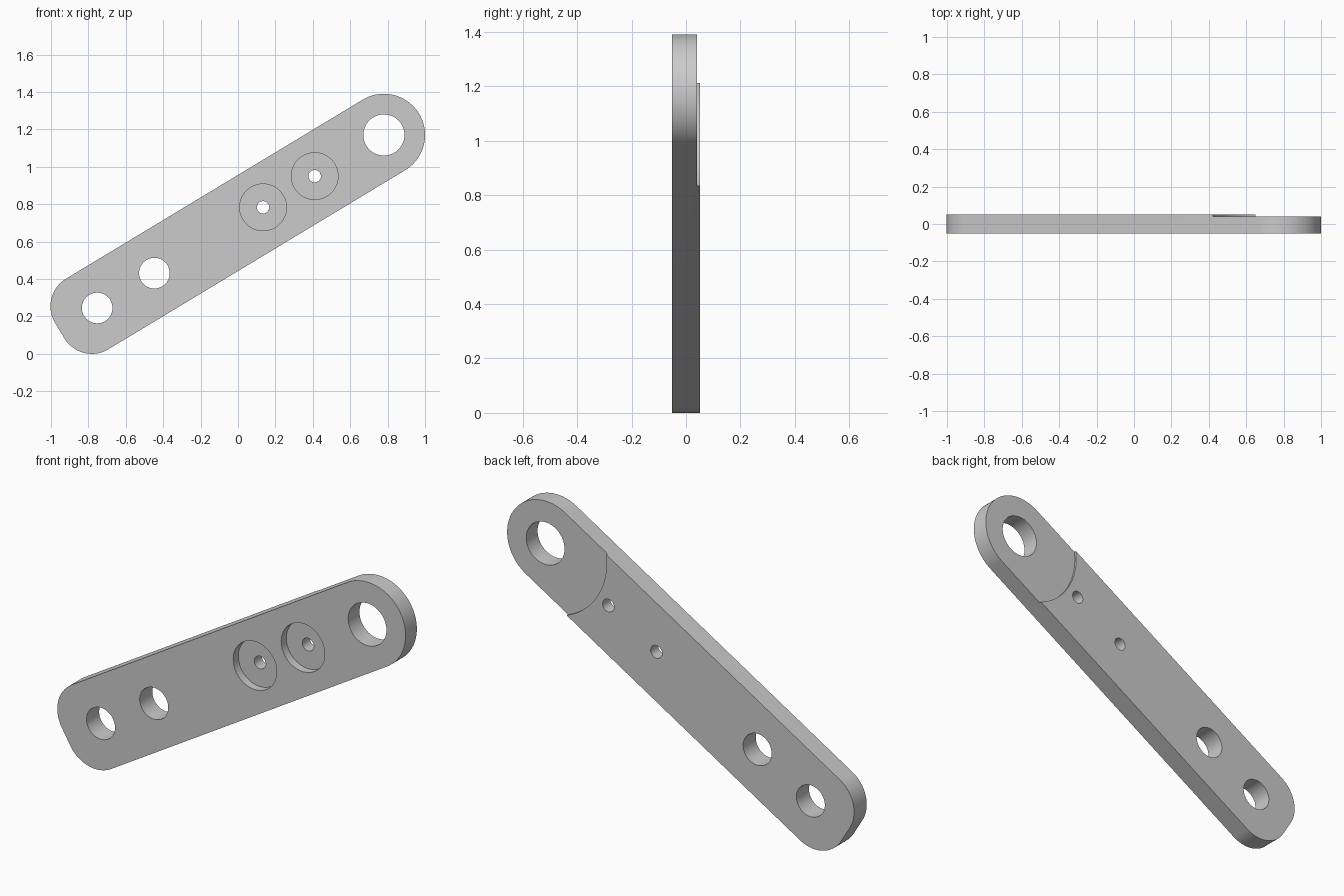
import bpy, bmesh
from math import sin, cos, pi, atan2
from mathutils import Vector, Matrix

cube = bpy.data.objects.get("Cube")
if cube:
    bpy.data.objects.remove(cube, do_unlink=True)

# Plain grey metal
grey = bpy.data.materials.new("grey_metal")
grey.use_nodes = True
colour = (0.6, 0.6, 0.6, 1)
grey.diffuse_color = colour
grey.node_tree.nodes["Principled BSDF"].inputs["Base Color"].default_value = colour

FRONT, BACK, STEP = -0.052, 0.052, 0.041
HALF_WIDTH, CORNER = 0.22, 0.172
big_hole = Vector((0.78, 1.17))
end_hole = Vector((-0.753, 0.245))
angle = atan2(*(big_hole - end_hole).yx)
along = Vector((cos(angle), sin(angle)))
across = Vector((-along.y, along.x))


def make_object(name, bm):
    bmesh.ops.recalc_face_normals(bm, faces=bm.faces)
    mesh = bpy.data.meshes.new(name)
    bm.to_mesh(mesh)
    bm.free()
    obj = bpy.data.objects.new(name, mesh)
    obj.data.materials.append(grey)
    bpy.context.collection.objects.link(obj)
    return obj


def arc(centre, radius, start, sweep, steps):
    """Points on an arc, with angles measured from the bar's axis."""
    turns = [angle + start + sweep * i / steps for i in range(steps + 1)]
    return [centre + radius * Vector((cos(t), sin(t))) for t in turns]


def bore(bar, centre, radius, y0, y1):
    """Cut a round pocket or hole between two depths."""
    bm = bmesh.new()
    spin = Matrix.Translation((centre.x, (y0 + y1) / 2, centre.y)) @ Matrix.Rotation(pi / 2, 4, "X")
    bmesh.ops.create_cone(bm, cap_ends=True, segments=96, radius1=radius,
                          radius2=radius, depth=y1 - y0, matrix=spin)
    cutter = make_object("bore_cutter", bm)
    cutter.hide_render = True
    mod = bar.modifiers.new("bore", "BOOLEAN")
    mod.operation, mod.solver, mod.object = "DIFFERENCE", "EXACT", cutter
    bpy.ops.object.modifier_apply(modifier=mod.name)
    bpy.data.objects.remove(cutter, do_unlink=True)


# Bar outline: full round at the upper end, two rounded corners at the lower
lower = end_hole - along * 0.062
inset = across * (HALF_WIDTH - CORNER)
outline = (arc(big_hole, HALF_WIDTH, -pi / 2, pi, 48)
           + arc(lower + inset, CORNER, pi / 2, pi / 2, 24)
           + arc(lower - inset, CORNER, pi, pi / 2, 24))
bm = bmesh.new()
face = bm.faces.new([bm.verts.new((p.x, FRONT, p.y)) for p in outline])
extruded = bmesh.ops.extrude_face_region(bm, geom=[face])["geom"]
bmesh.ops.translate(bm, vec=(0, BACK - FRONT, 0),
                    verts=[v for v in extruded if isinstance(v, bmesh.types.BMVert)])
bar = make_object("link_bar", bm)
bpy.ops.object.select_all(action="DESELECT")
bpy.context.view_layer.objects.active = bar
bar.select_set(True)

# Shallow round step on the back of the upper end
bore(bar, big_hole, 0.36, STEP, 0.2)

# Through holes
bore(bar, big_hole, 0.11, -0.2, 0.2)
for centre in (end_hole, Vector((-0.447, 0.431))):
    bore(bar, centre, 0.082, -0.2, 0.2)

# Counterbored screw holes
for centre in (Vector((0.134, 0.783)), Vector((0.41, 0.95))):
    bore(bar, centre, 0.125, -0.2, FRONT + 0.042)
    bore(bar, centre, 0.033, -0.2, 0.2)

bpy.ops.object.shade_smooth_by_angle(angle=pi / 6)
